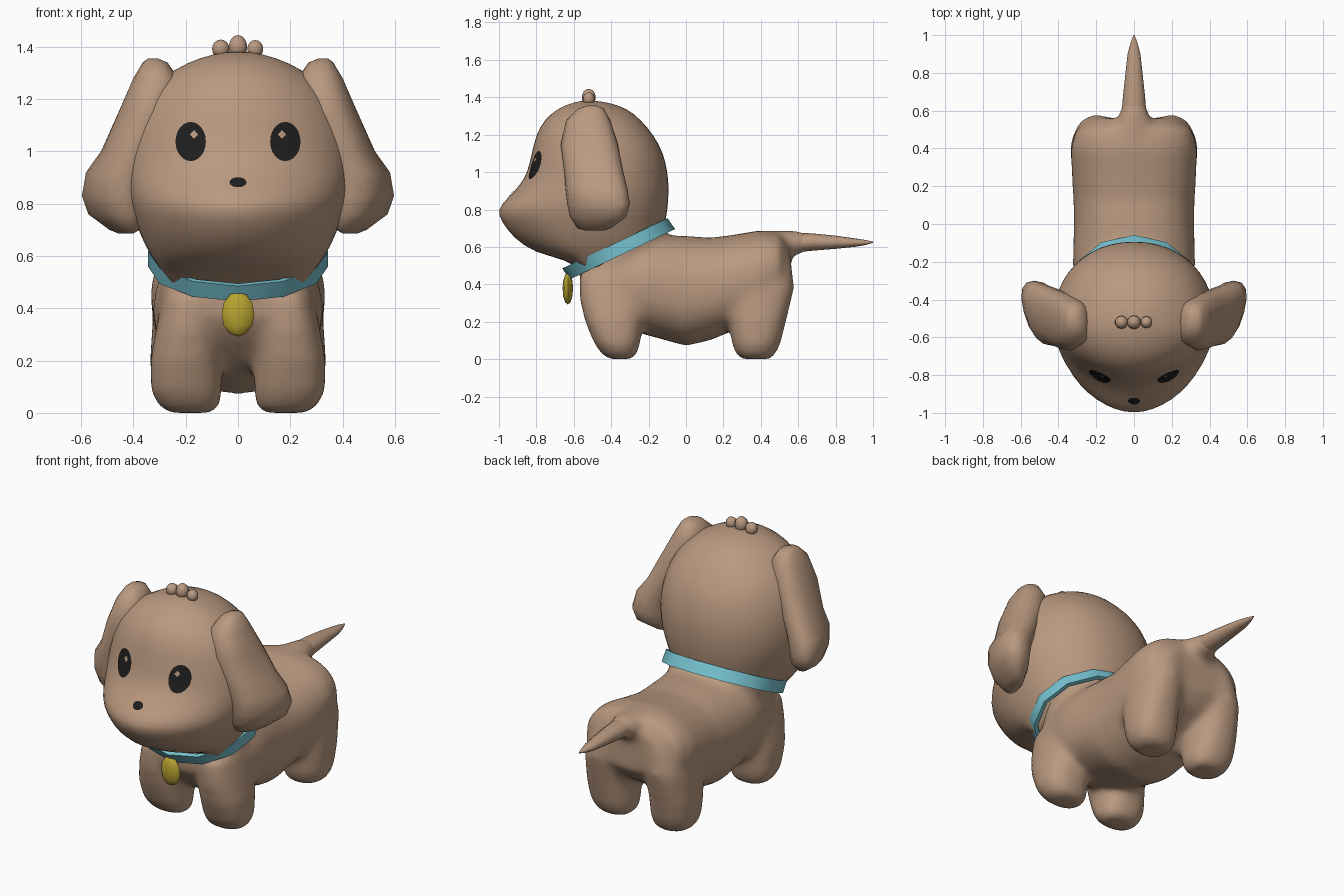
import bpy, bmesh, math
from mathutils import Vector, Matrix
from mathutils.bvhtree import BVHTree

cube = bpy.data.objects.get("Cube")
if cube:
    bpy.data.objects.remove(cube)


def material(name, rgb):
    m = bpy.data.materials.new(name)
    m.use_nodes = True
    m.diffuse_color = (*rgb, 1)
    m.node_tree.nodes["Principled BSDF"].inputs["Base Color"].default_value = (*rgb, 1)
    return m


FUR = material("tan fur", (0.49, 0.32, 0.215))
BLACK = material("black", (0.013, 0.013, 0.013))
BLUE = material("collar blue", (0.18, 0.54, 0.63))
GOLD = material("tag gold", (0.48, 0.37, 0.03))


def finish(bm, name, mat, angle=60, fix=True):
    if fix:
        bmesh.ops.recalc_face_normals(bm, faces=bm.faces)
    me = bpy.data.meshes.new(name)
    bm.to_mesh(me)
    bm.free()
    me.materials.append(mat)
    ob = bpy.data.objects.new(name, me)
    bpy.context.collection.objects.link(ob)
    bpy.ops.object.select_all(action='DESELECT')
    ob.select_set(True)
    bpy.context.view_layer.objects.active = ob
    bpy.ops.object.shade_smooth_by_angle(angle=math.radians(angle))
    return ob


def loft(bm, axis, rows, sides=24, power=2.0, low_power=None, mid=None, flip=1):
    """Rows are (t, half_width, v0, v1) or (t, x0, x1, v0, v1)."""
    rings = []
    for row in rows:
        t, x0, x1, v0, v1 = row if len(row) == 5 else (row[0], -row[1], *row[1:])
        vc = (v0 + v1) / 2 if mid is None else mid
        ring = []
        for i in range(sides):
            a = math.tau * i / sides
            c, s = math.cos(a), math.sin(a)
            p = low_power if low_power and s < 0 else power
            c = math.copysign(abs(c) ** (2 / p), c)
            s = math.copysign(abs(s) ** (2 / p), s)
            x = flip * ((x0 + x1) / 2 + c * (x1 - x0) / 2)
            v = vc + s * ((v1 - vc) if s > 0 else (vc - v0))
            ring.append(bm.verts.new((x, v, t) if axis == 'z' else (x, t, v)))
        rings.append(ring)
    for a, b in zip(rings, rings[1:]):
        for i in range(sides):
            j = (i + 1) % sides
            bm.faces.new((a[i], a[j], b[j], b[i]))
    bm.faces.new(rings[0])
    bm.faces.new(rings[-1])


# Body, neck, legs and tail root, fused into one soft shape
bm = bmesh.new()
loft(bm, 'y', [(-.56, .16, .36, .5), (-.5, .25, .28, .56), (-.4, .295, .19, .62),
               (-.22, .325, .13, .665), (0, .32, .07, .66), (.13, .322, .1, .65),
               (.25, .33, .15, .665), (.4, .337, .22, .69), (.5, .31, .28, .68),
               (.56, .2, .36, .6)], power=2.3)
loft(bm, 'z', [(.33, .25, -.55, -.15), (.5, .285, -.58, -.12),
               (.62, .3, -.56, -.09), (.71, .28, -.5, -.12)])
loft(bm, 'y', [(.4, .15, .5, .69), (.5, .12, .52, .69), (.57, .085, .55, .69),
               (.66, .06, .575, .675)], sides=12)
front_leg = [(0, .1, .26, -.41, -.29), (.02, .07, .3, -.445, -.265), (.08, .06, .335, -.49, -.245),
             (.2, .065, .337, -.54, -.23), (.32, .07, .315, -.57, -.2), (.46, .08, .285, -.575, -.18)]
rear_leg = [(0, .1, .26, .3, .45), (.02, .075, .3, .27, .475), (.08, .065, .33, .245, .505),
            (.2, .07, .338, .23, .535), (.38, .07, .325, .2, .58), (.52, .07, .28, .2, .565)]
for side in (1, -1):
    for leg in (front_leg, rear_leg):
        loft(bm, 'z', leg, power=2.4, flip=side)
body = finish(bm, "body_and_legs", FUR, 180)
remesh = body.modifiers.new("fuse", 'REMESH')
remesh.mode = 'VOXEL'
remesh.voxel_size = 0.018
remesh.use_smooth_shade = True
soften = body.modifiers.new("soften", 'SMOOTH')
soften.factor = 0.5
soften.iterations = 20

# Tail
bm = bmesh.new()
loft(bm, 'y', [(.52, .068, .565, .675), (.58, .066, .57, .677),
               (.68, .058, .58, .672), (.8, .045, .59, .66), (.9, .034, .6, .646),
               (.96, .018, .61, .637), (1, .003, .622, .628)], sides=12)
finish(bm, "tail", FUR)

# Head, full at the cheeks with a pointed muzzle
bm = bmesh.new()
loft(bm, 'z', [(.46, .25, -.55, -.14), (.535, .28, -.64, -.12), (.565, .315, -.81, -.12),
               (.65, .365, -.93, -.125), (.74, .4, -.995, -.105), (.8, .42, -1.015, -.095),
               (.86, .432, -.96, -.09), (.93, .436, -.89, -.088), (1.0, .432, -.85, -.095),
               (1.1, .412, -.828, -.115), (1.2, .367, -.805, -.17), (1.28, .297, -.76, -.24),
               (1.34, .2, -.69, -.31), (1.375, .09, -.6, -.42), (1.382, .02, -.54, -.5)],
     power=2.15, low_power=1.85, mid=-.53)
head = finish(bm, "head", FUR, 180)
head.modifiers.new("round", 'SUBSURF').levels = 1

# Floppy ears, twisting outward at the back towards the tip
ear = [(1.355, .305, .345, -.53, -.48), (1.34, .27, .365, -.575, -.44), (1.28, .23, .402, -.64, -.405),
       (1.15, .265, .46, -.67, -.365), (1.0, .325, .52, -.65, -.335), (.92, .36, .572, -.645, -.315),
       (.83, .38, .58, -.635, -.3), (.76, .38, .555, -.62, -.32), (.7, .39, .485, -.58, -.4),
       (.687, .41, .455, -.54, -.44)]
for side, name in ((1, "left_ear"), (-1, "right_ear")):
    bm = bmesh.new()
    loft(bm, 'z', ear, sides=16, power=2.4, flip=side)
    for v in bm.verts:
        v.co.x += side * .5 * (1.36 - v.co.z) * (v.co.y + .48)
    finish(bm, name, FUR, 75)


def ball(name, centre, size, mat, segments, rings):
    bm = bmesh.new()
    bmesh.ops.create_uvsphere(bm, u_segments=segments, v_segments=rings, radius=1,
                              matrix=Matrix.Translation(centre) @ Matrix.Diagonal((*size, 1)))
    return finish(bm, name, mat, 60)


# Tuft of hair
for name, x, z, r, tall in (("tuft_middle", 0, 1.4, .037, .045), ("tuft_left", .066, 1.392, .032, .034),
                            ("tuft_right", -.066, 1.392, .035, .036)):
    ball(name, (x, -.52, z), (r, r, tall), FUR, 10, 8)

# Collar: a tilted twelve-sided band
bm = bmesh.new()
tilt = Matrix.Translation((0, -.36, .59)) @ Matrix.Rotation(math.radians(25.5), 4, 'X')
loops = []
for inset, h in ((0, -.035), (0, .035), (.022, .035), (.022, -.035)):
    loops.append([bm.verts.new(tilt @ Vector(((.345 - inset) * math.sin(math.tau * i / 12),
                                              (.312 - inset) * math.cos(math.tau * i / 12) - .15 * h, h)))
                  for i in range(12)])
for k in range(4):
    a, b = loops[k], loops[(k + 1) % 4]
    for i in range(12):
        j = (i + 1) % 12
        bm.faces.new((a[i], a[j], b[j], b[i]))
finish(bm, "collar", BLUE, 40)

# Tag hanging from the collar
ball("collar_tag", (0, -.632, .378), (.063, .028, .086), GOLD, 8, 6)

# Face details: thin plates laid on the head surface
bpy.context.view_layer.update()
surface = BVHTree.FromObject(head, bpy.context.evaluated_depsgraph_get())


def face_plate(name, x, z, rx, rz, mat, lift, sides=24, steps=5):
    bm = bmesh.new()

    def point(px, pz):
        hit = surface.ray_cast(Vector((px, -2, pz)), Vector((0, 1, 0)))[0]
        return bm.verts.new((px, hit.y - lift, pz))

    centre = point(x, z)
    last = None
    for k in range(1, steps + 1):
        ring = [point(x + rx * k / steps * math.cos(math.tau * i / sides),
                      z + rz * k / steps * math.sin(math.tau * i / sides)) for i in range(sides)]
        for i in range(sides):
            j = (i + 1) % sides
            if last:
                bm.faces.new((last[i], ring[i], ring[j], last[j]))
            else:
                bm.faces.new((centre, ring[i], ring[j]))
        last = ring
    return finish(bm, name, mat, 60, fix=False)


for side, name in ((1, "left"), (-1, "right")):
    face_plate(name + "_eye", side * .181, 1.038, .058, .075, BLACK, .005)
    face_plate(name + "_eye_glint", side * .181 + (.013 if side < 0 else -.013), 1.065,
               .016, .017, FUR, .009, 4, 2)
face_plate("nose", 0, .882, .032, .019, BLACK, .006)
